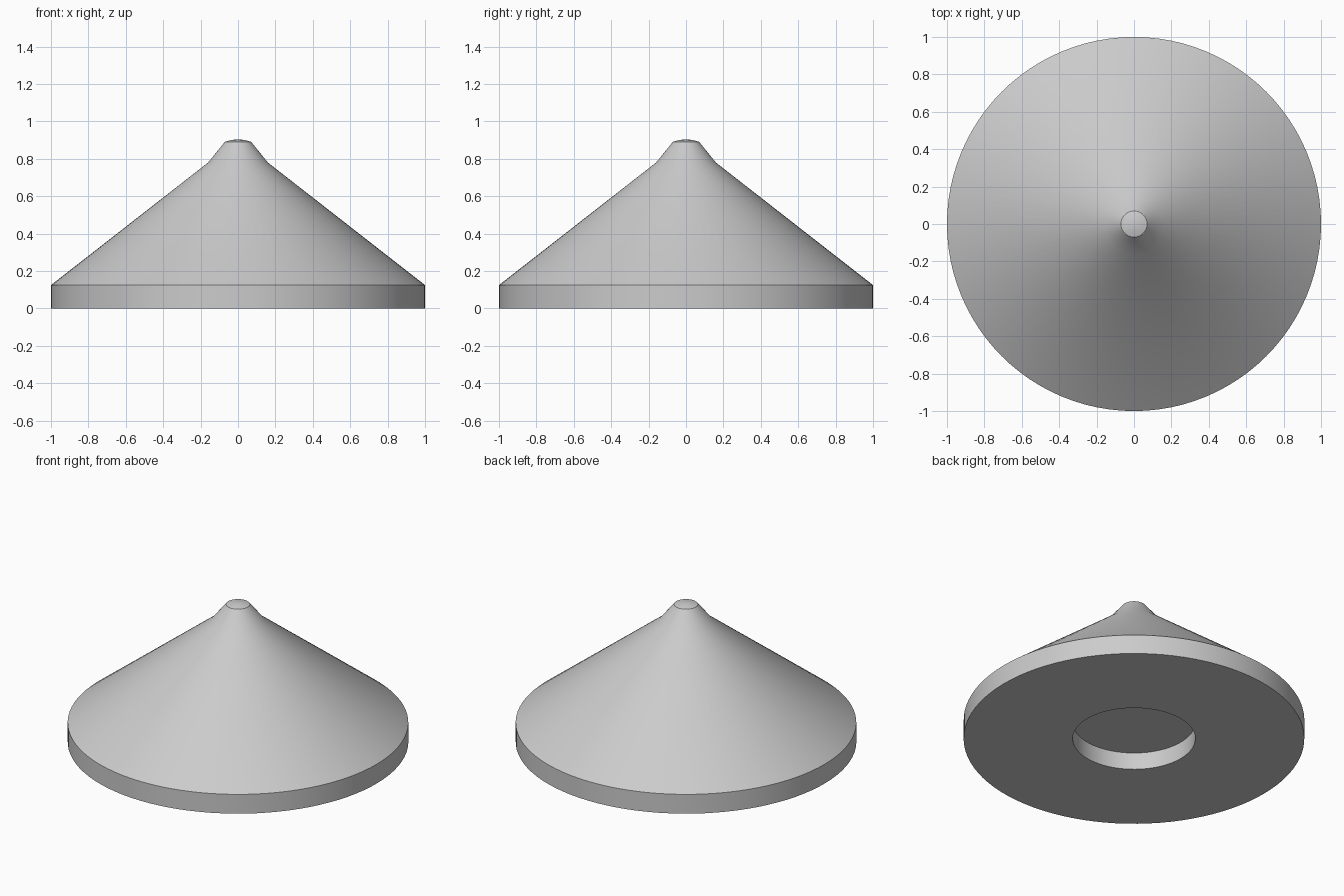
import bpy, bmesh, math
from mathutils import Vector

cube = bpy.data.objects.get("Cube")
if cube:
    bpy.data.objects.remove(cube, do_unlink=True)

SEGMENTS = 96

# Single plain grey finish
grey = bpy.data.materials.new("light_grey")
grey.use_nodes = True
colour = (0.6, 0.6, 0.6, 1)
grey.diffuse_color = colour
grey.node_tree.nodes["Principled BSDF"].inputs["Base Color"].default_value = colour


def lathe(name, profile):
    """Revolve a (radius, height) profile about the z axis."""
    bm = bmesh.new()
    verts = [bm.verts.new((r, 0, z)) for r, z in profile]
    edges = [bm.edges.new(pair) for pair in zip(verts, verts[1:])]
    bmesh.ops.spin(bm, geom=verts + edges, cent=Vector(), axis=(0, 0, 1),
                   angle=math.tau, steps=SEGMENTS, use_merge=True)
    bmesh.ops.remove_doubles(bm, verts=bm.verts, dist=0.0001)
    bmesh.ops.recalc_face_normals(bm, faces=bm.faces)
    mesh = bpy.data.meshes.new(name)
    bm.to_mesh(mesh)
    bm.free()
    mesh.materials.append(grey)
    obj = bpy.data.objects.new(name, mesh)
    bpy.context.collection.objects.link(obj)
    bpy.ops.object.select_all(action='DESELECT')
    obj.select_set(True)
    bpy.context.view_layer.objects.active = obj
    bpy.ops.object.shade_smooth_by_angle(angle=math.radians(30))
    return obj


# Solid cone: round recess below, upright rim, slope, steeper neck, domed tip
recess = [(0, 0.11), (0.36, 0.11), (0.36, 0)]
rim = [(1, 0), (1, 0.125)]
slope_and_neck = [(0.16, 0.78), (0.07, 0.891)]
tip = [(0.035, 0.901), (0, 0.904)]
lathe("cone_body", recess + rim + slope_and_neck + tip)
